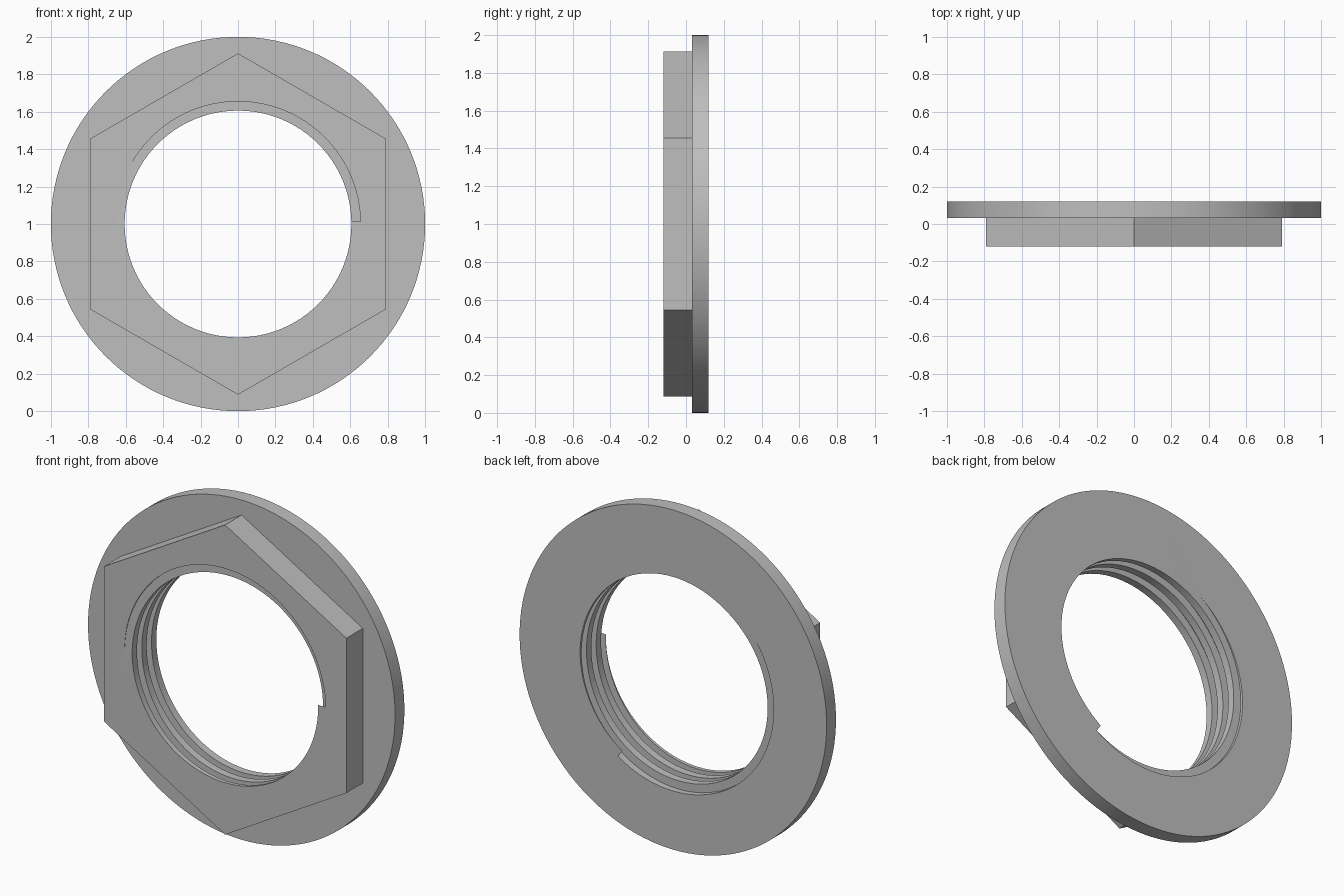
import bpy
import bmesh
from math import cos, sin, pi, tau

if "Cube" in bpy.data.objects:
    bpy.data.objects.remove(bpy.data.objects["Cube"], do_unlink=True)

# Sizes
CENTRE_Z = 1.0
FRONT, SHOULDER, BACK = -0.12, 0.033, 0.12
BORE, ROOT = 0.606, 0.655
PITCH = 0.0902
GROOVE = PITCH / 2
STEPS = 96

steel = bpy.data.materials.new("plain grey metal")
steel.use_nodes = True
grey = (0.52, 0.52, 0.52, 1.0)
steel.diffuse_color = grey
steel.node_tree.nodes["Principled BSDF"].inputs["Base Color"].default_value = grey


def point(radius, angle, y):
    return (radius * cos(angle), y, CENTRE_Z + radius * sin(angle))


def solid(name, sections):
    """Bridge a row of matching closed sections and cap both ends."""
    bm = bmesh.new()
    rows = [[bm.verts.new(p) for p in section] for section in sections]
    for a, b in zip(rows, rows[1:]):
        for i in range(len(a)):
            j = (i + 1) % len(a)
            bm.faces.new((a[i], a[j], b[j], b[i]))
    bm.faces.new(rows[0])
    bm.faces.new(rows[-1])
    bmesh.ops.recalc_face_normals(bm, faces=bm.faces)
    mesh = bpy.data.meshes.new(name)
    bm.to_mesh(mesh)
    bm.free()
    mesh.materials.append(steel)
    obj = bpy.data.objects.new(name, mesh)
    bpy.context.collection.objects.link(obj)
    return obj


def prism(name, sides, radius, y0, y1):
    return solid(name, [[point(radius, pi / 2 + tau * i / sides, y)
                         for i in range(sides)] for y in (y0, y1)])


def combine(target, tool, operation):
    """Apply a boolean and discard the tool."""
    tool.hide_render = True
    mod = target.modifiers.new("shape", 'BOOLEAN')
    mod.operation = operation
    mod.solver = 'EXACT'
    mod.object = tool
    bpy.ops.object.select_all(action='DESELECT')
    bpy.context.view_layer.objects.active = target
    target.select_set(True)
    bpy.ops.object.modifier_apply(modifier=mod.name)
    bpy.data.objects.remove(tool, do_unlink=True)


# Round flange joined to the hexagonal head
nut = prism("flanged_hex_nut", 128, 1.0, SHOULDER, BACK)
combine(nut, prism("hex_head", 6, 0.912, FRONT, SHOULDER + 0.03), 'UNION')

# Through bore
combine(nut, prism("bore_cutter", STEPS, BORE, FRONT - 0.1, BACK + 0.1), 'DIFFERENCE')

# Square-cut helical thread groove, running out through both faces
sections = []
for i in range(-4 * STEPS, STEPS + 1):
    turn = i / STEPS
    y = FRONT + 0.0003 - PITCH * turn
    sections.append([point(r, tau * turn, h) for r, h in
                     ((BORE - 0.05, y), (ROOT, y), (ROOT, y + GROOVE), (BORE - 0.05, y + GROOVE))])
combine(nut, solid("thread_cutter", sections), 'DIFFERENCE')

# Smooth round walls, crisp edges
bpy.ops.object.shade_smooth_by_angle(angle=pi / 6)
